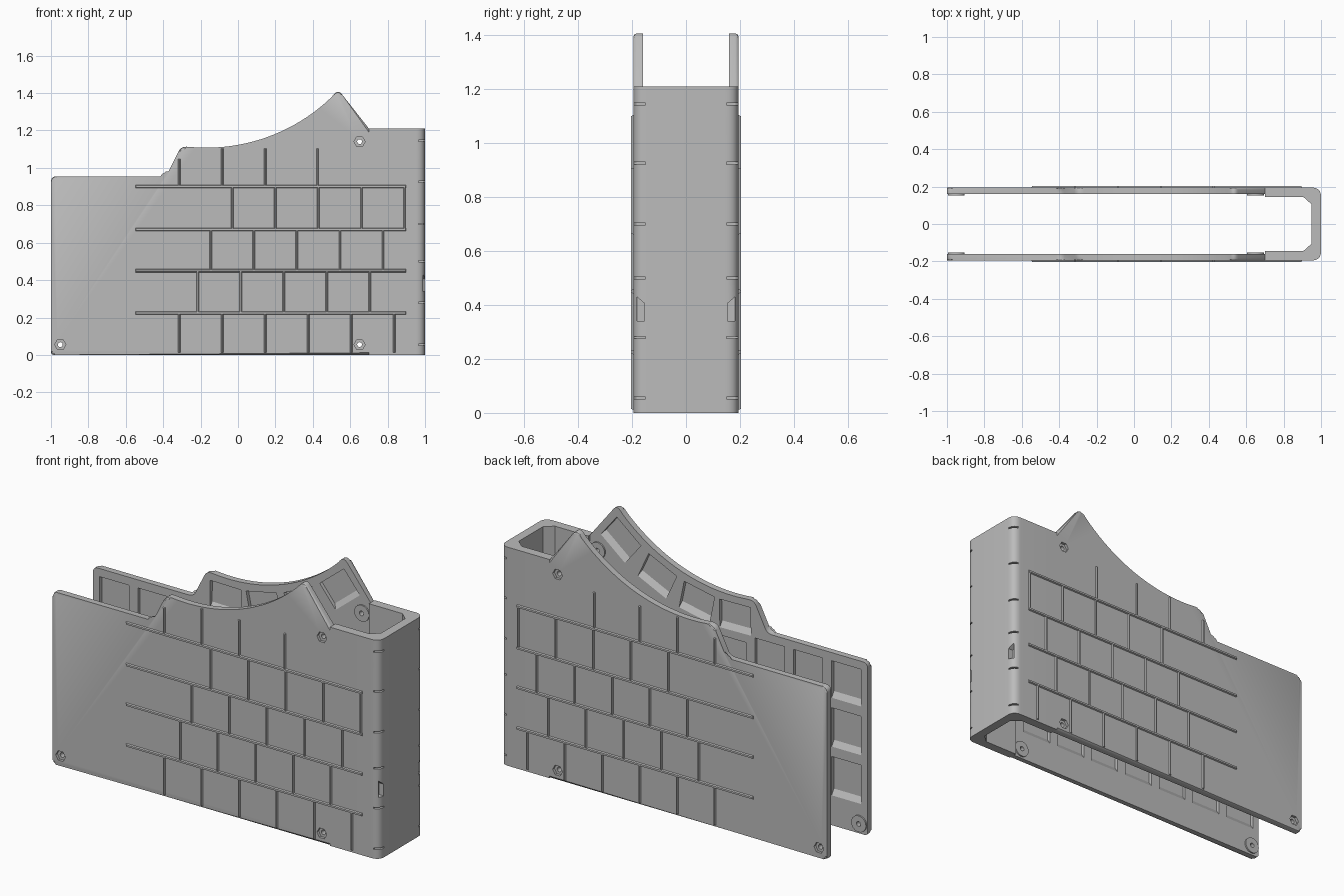
import bpy, bmesh
from math import sin, cos, radians, pi
from mathutils import Vector

if "Cube" in bpy.data.objects:
    bpy.data.objects.remove(bpy.data.objects["Cube"], do_unlink=True)

grey = bpy.data.materials.new("plain_grey")
grey.use_nodes = True
grey.diffuse_color = (0.5, 0.5, 0.5, 1)
grey.node_tree.nodes["Principled BSDF"].inputs["Base Color"].default_value = (0.5, 0.5, 0.5, 1)

OUT, INN = -0.195, -0.16          # outer and inner face of the front plate
ARC_X, ARC_Z, ARC_R = -0.17, 2.074, 0.966


def loft(bm, ring_a, ring_b):
    """Closed solid between two matching rings."""
    a = [bm.verts.new(p) for p in ring_a]
    b = [bm.verts.new(p) for p in ring_b]
    bm.faces.new(a)
    bm.faces.new(b[::-1])
    for i in range(len(a)):
        j = (i + 1) % len(a)
        bm.faces.new((a[i], b[i], b[j], a[j]))


def prism_y(bm, pts, y0, y1):
    loft(bm, [(x, y0, z) for x, z in pts], [(x, y1, z) for x, z in pts])


def slab(bm, cx, cz, w, h, y0, y1, side=0.0, low=0.0, angle=0.0):
    """Rectangle lofted along y; the y1 end is inset by side and low."""
    def ring(y, s, l):
        pts = [(-w / 2 + s, -h / 2 + l), (w / 2 - s, -h / 2 + l),
               (w / 2 - s, h / 2 - s), (-w / 2 + s, h / 2 - s)]
        c, n = cos(angle), sin(angle)
        return [(cx + u * c - v * n, y, cz + u * n + v * c) for u, v in pts]
    loft(bm, ring(y0, 0, 0), ring(y1, side, low))


def disc(bm, cx, cz, r, y0, y1, sides):
    prism_y(bm, [(cx + r * cos(2 * pi * i / sides), cz + r * sin(2 * pi * i / sides))
                 for i in range(sides)], y0, y1)


def rounded(pts, steps=5):
    """Outline with corners (x, z, radius) rounded."""
    out = []
    for i, (x, z, r) in enumerate(pts):
        p = Vector((x, z))
        if r == 0:
            out.append((x, z))
            continue
        a = p + (Vector(pts[i - 1][:2]) - p).normalized() * r
        b = p + (Vector(pts[(i + 1) % len(pts)][:2]) - p).normalized() * r
        for k in range(steps + 1):
            t = k / steps
            out.append(tuple(a * (1 - t) ** 2 + p * 2 * t * (1 - t) + b * t * t))
    return out


def make(name, bm):
    bmesh.ops.recalc_face_normals(bm, faces=bm.faces)
    me = bpy.data.meshes.new(name)
    bm.to_mesh(me)
    bm.free()
    me.materials.append(grey)
    ob = bpy.data.objects.new(name, me)
    bpy.context.collection.objects.link(ob)
    return ob


def activate(ob):
    bpy.ops.object.select_all(action='DESELECT')
    ob.select_set(True)
    bpy.context.view_layer.objects.active = ob


def cut(ob, cutter):
    activate(ob)
    m = ob.modifiers.new("cut", 'BOOLEAN')
    m.operation, m.solver, m.object = 'DIFFERENCE', 'EXACT', cutter
    cutter.hide_render = True
    bpy.ops.object.modifier_apply(modifier=m.name)


def finish(ob, mirror=True):
    activate(ob)
    bpy.ops.object.shade_smooth_by_angle(angle=radians(30))
    if mirror:
        m = ob.modifiers.new("other_side", 'MIRROR')
        m.use_axis = (False, True, False)
        m.use_mirror_merge = False


# Side plate with the scooped top edge
arc = []
for i in range(25):
    x = 0.5 - 0.76 * i / 24
    arc.append((x, ARC_Z - (ARC_R ** 2 - (x - ARC_X) ** 2) ** 0.5, 0))
outline = rounded([(-1, 0, 0.02), (0.7, 0, 0), (0.7, 1.21, 0), (0.535, 1.42, 0.035)] + arc +
                  [(-0.305, 1.115, 0.03), (-0.385, 0.955, 0.03), (-1, 0.955, 0.03)])
bm = bmesh.new()
prism_y(bm, outline, OUT, INN)
rim = [e for e in bm.edges if all(abs(v.co.y - OUT) < 1e-5 for v in e.verts)
       and not all(v.co.x > 0.69 for v in e.verts)]
bmesh.ops.bevel(bm, geom=rim, offset=0.012, segments=2, affect='EDGES', profile=0.5)
plate = make("side_plates", bm)

# Pockets on the inner face: a grid, and a row that follows the scoop
cutters = bmesh.new()
for col in range(7):
    x = -0.87 + 0.235 * col
    for bottom, top in ((0.15, 0.38), (0.42, 0.65), (0.69, 0.91 if col < 3 else 0.87)):
        slab(cutters, x, (bottom + top) / 2, 0.18, top - bottom,
             INN + 0.01, INN - 0.02, low=0.045)
for deg in (-1, 11.5, 25, 39):
    a = radians(deg)
    slab(cutters, ARC_X + 1.09 * sin(a), ARC_Z - 1.09 * cos(a), 0.19, 0.17,
         INN + 0.01, INN - 0.02, low=0.045, angle=a)

# Hexagonal screw seats, bosses and through holes
screws = ((-0.95, 0.055), (0.65, 0.055), (0.65, 1.14))
holes, bosses = bmesh.new(), bmesh.new()
for x, z in screws:
    disc(cutters, x, z, 0.03, OUT - 0.03, OUT + 0.015, 6)
    disc(holes, x, z, 0.013, OUT - 0.05, INN + 0.05, 16)
    disc(bosses, x, z, 0.045, INN - 0.004, INN + 0.008, 28)
cutter, hole_cutter = make("cutter", cutters), make("hole_cutter", holes)
boss = make("screw_bosses", bosses)
cut(plate, cutter)
cut(plate, hole_cutter)
cut(boss, hole_cutter)
finish(plate)
finish(boss)

# Raised brick-pattern ribs on the outer face
bm = bmesh.new()
RIB = 0.02


def rib(x0, x1, z0, z1):
    slab(bm, (x0 + x1) / 2, (z0 + z1) / 2, x1 - x0, z1 - z0,
         OUT + 0.004, OUT - 0.008, side=0.005, low=0.005)


courses = (0.01, 0.225, 0.45, 0.67, 0.9)
for z in courses[1:]:
    rib(-0.55, 0.9, z - RIB / 2, z + RIB / 2)
for row, (start, count) in enumerate(((-0.315, 6), (-0.215, 5), (-0.145, 5), (-0.03, 5))):
    for i in range(count):
        x = start + 0.23 * i
        rib(x - 0.008, x + 0.008, courses[row], courses[row + 1])
for x, top in ((-0.315, 1.05), (-0.085, 1.105), (0.145, 1.105), (0.425, 1.105)):
    rib(x - 0.008, x + 0.008, 0.9, top)
finish(make("brick_ribs", bm))

# U-shaped end body, open at top and bottom
half = [(0.7, 0.145), (0.905, 0.145), (0.95, 0.105)]
outer = rounded([(0.7, -0.195, 0), (1, -0.195, 0.05), (1, 0.195, 0.05), (0.7, 0.195, 0)], 8)
section = outer + half + [(x, -y) for x, y in reversed(half)]
bm = bmesh.new()
loft(bm, [(x, y, 0) for x, y in section], [(x, y, 1.21) for x, y in section])
body = make("end_body", bm)

# Hinge slots and latch windows on both end corners
cutters = bmesh.new()
for s in (-1, 1):
    for z in (0.055, 0.28, 0.5, 0.7, 0.925, 1.145):
        prism_y(cutters, [(0.965, z - 0.004), (1.02, z - 0.004), (1.02, z + 0.004),
                          (0.965, z + 0.004)], s * 0.15, s * 0.22)
    window = [(0.153, 0.34), (0.182, 0.34), (0.182, 0.43), (0.153, 0.405)]
    loft(cutters, [(0.97, s * y, z) for y, z in window], [(1.02, s * y, z) for y, z in window])
body_cutter = make("body_cutter", cutters)
cut(body, body_cutter)
finish(body, mirror=False)

for ob in (cutter, hole_cutter, body_cutter):
    bpy.data.objects.remove(ob, do_unlink=True)
